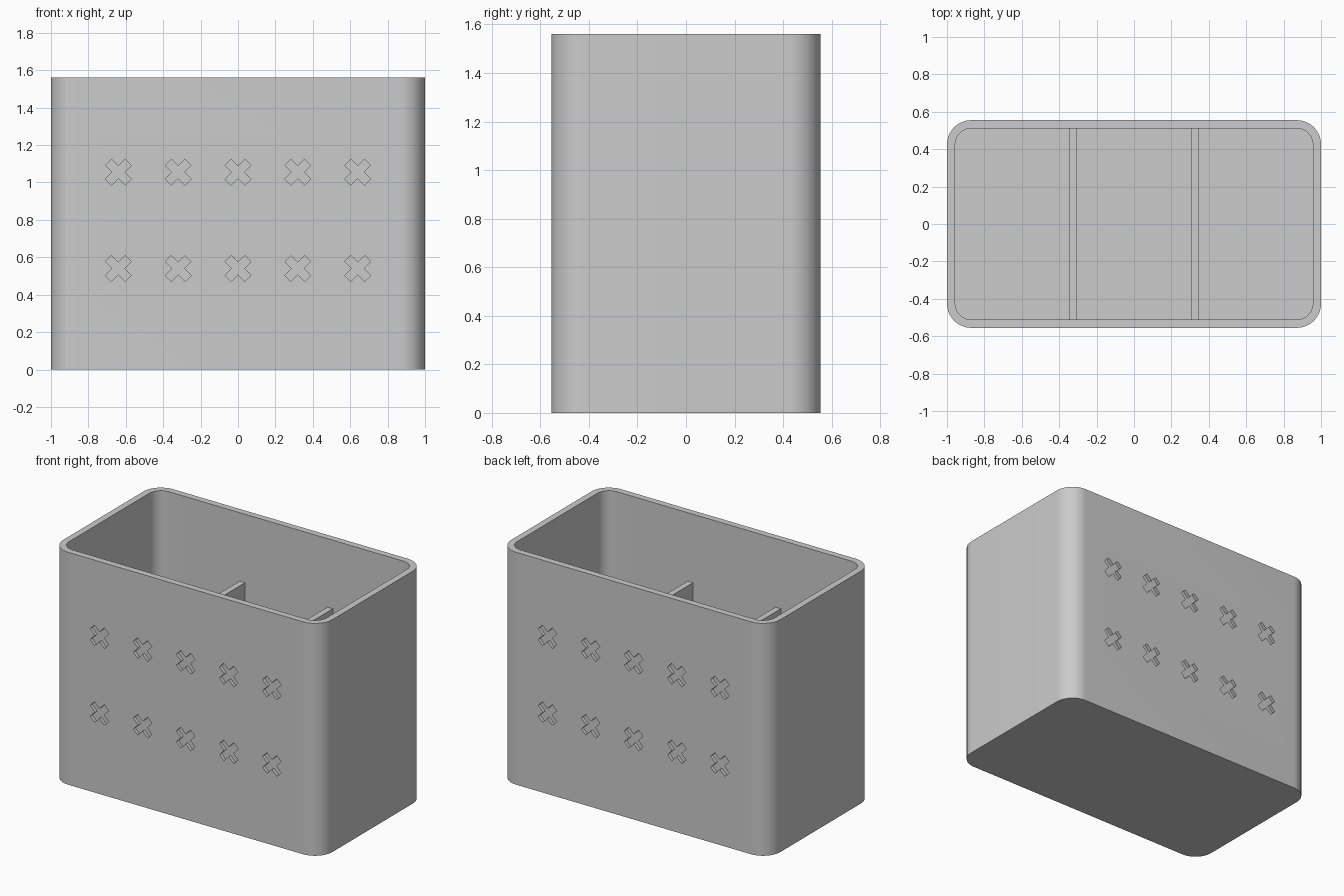
import bpy, bmesh, math
from mathutils import Matrix, Vector

WIDTH, DEPTH, HEIGHT = 2.0, 1.11, 1.56
WALL, RADIUS, STEPS = 0.044, 0.13, 20
DIVIDER_TOP, RECESS = 1.10, 0.022

if "Cube" in bpy.data.objects:
    bpy.data.objects.remove(bpy.data.objects["Cube"], do_unlink=True)

grey = bpy.data.materials.new("matte grey")
grey.use_nodes = True
grey.diffuse_color = (0.6, 0.6, 0.6, 1)
grey.node_tree.nodes["Principled BSDF"].inputs["Base Color"].default_value = (0.6, 0.6, 0.6, 1)


def make_object(name, bm):
    bmesh.ops.recalc_face_normals(bm, faces=bm.faces)
    mesh = bpy.data.meshes.new(name)
    bm.to_mesh(mesh)
    bm.free()
    mesh.materials.append(grey)
    obj = bpy.data.objects.new(name, mesh)
    bpy.context.collection.objects.link(obj)
    return obj


def rounded_ring(bm, inset, z):
    """Loop of vertices around a rounded rectangle."""
    r = RADIUS - inset
    verts = []
    for corner, (sx, sy) in enumerate([(1, 1), (-1, 1), (-1, -1), (1, -1)]):
        cx, cy = sx * (WIDTH / 2 - RADIUS), sy * (DEPTH / 2 - RADIUS)
        for i in range(STEPS + 1):
            a = (corner + i / STEPS) * math.pi / 2
            verts.append(bm.verts.new((cx + r * math.cos(a), cy + r * math.sin(a), z)))
    return verts


def select_only(obj):
    bpy.ops.object.select_all(action="DESELECT")
    obj.select_set(True)
    bpy.context.view_layer.objects.active = obj


# Open container: outside wall, rim, inside wall and floor
bm = bmesh.new()
rings = [rounded_ring(bm, 0, 0), rounded_ring(bm, 0, HEIGHT),
         rounded_ring(bm, WALL, HEIGHT), rounded_ring(bm, WALL, WALL)]
for low, high in zip(rings, rings[1:]):
    for i in range(len(low)):
        j = (i + 1) % len(low)
        bm.faces.new((low[i], low[j], high[j], high[i]))
bm.faces.new(rings[0])
bm.faces.new(rings[-1])
container = make_object("container", bm)

# Cross-shaped recesses on the front and back
bm = bmesh.new()
arm, half = 0.075, 0.023
quarter = [Vector((arm, 0, -half)), Vector((arm, 0, half)), Vector((half, 0, half))]
for side in (-1, 1):
    for z in (0.54, 1.055):
        for column in range(-2, 3):
            center = Vector((column * 0.32, side * (DEPTH / 2 - RECESS), z))
            outline = []
            for turn in range(4):
                spin = Matrix.Rotation(-math.pi / 4 - turn * math.pi / 2, 3, "Y")
                outline += [bm.verts.new(center + spin @ p) for p in quarter]
            face = bm.faces.new(outline)
            pushed = bmesh.ops.extrude_face_region(bm, geom=[face], use_keep_orig=True)
            moved = [v for v in pushed["geom"] if isinstance(v, bmesh.types.BMVert)]
            bmesh.ops.translate(bm, verts=moved, vec=(0, side * 0.1, 0))
cutter = make_object("cross_cutter", bm)
cutter.hide_render = True

cut = container.modifiers.new("cross recesses", "BOOLEAN")
cut.operation = "DIFFERENCE"
cut.solver = "EXACT"
cut.object = cutter
select_only(container)
bpy.ops.object.modifier_apply(modifier=cut.name)
bpy.data.objects.remove(cutter, do_unlink=True)
select_only(container)
bpy.ops.object.shade_smooth_by_angle(angle=math.radians(30))

# Two inner dividers, lower than the rim
for name, x in (("right_divider", -0.326), ("left_divider", 0.326)):
    bm = bmesh.new()
    bmesh.ops.create_cube(bm, size=1)
    bmesh.ops.scale(bm, verts=bm.verts, vec=(0.04, DEPTH - 2 * WALL + 0.004, DIVIDER_TOP - WALL + 0.002))
    bmesh.ops.translate(bm, verts=bm.verts, vec=(x, 0, (DIVIDER_TOP + WALL) / 2 - 0.001))
    make_object(name, bm)
